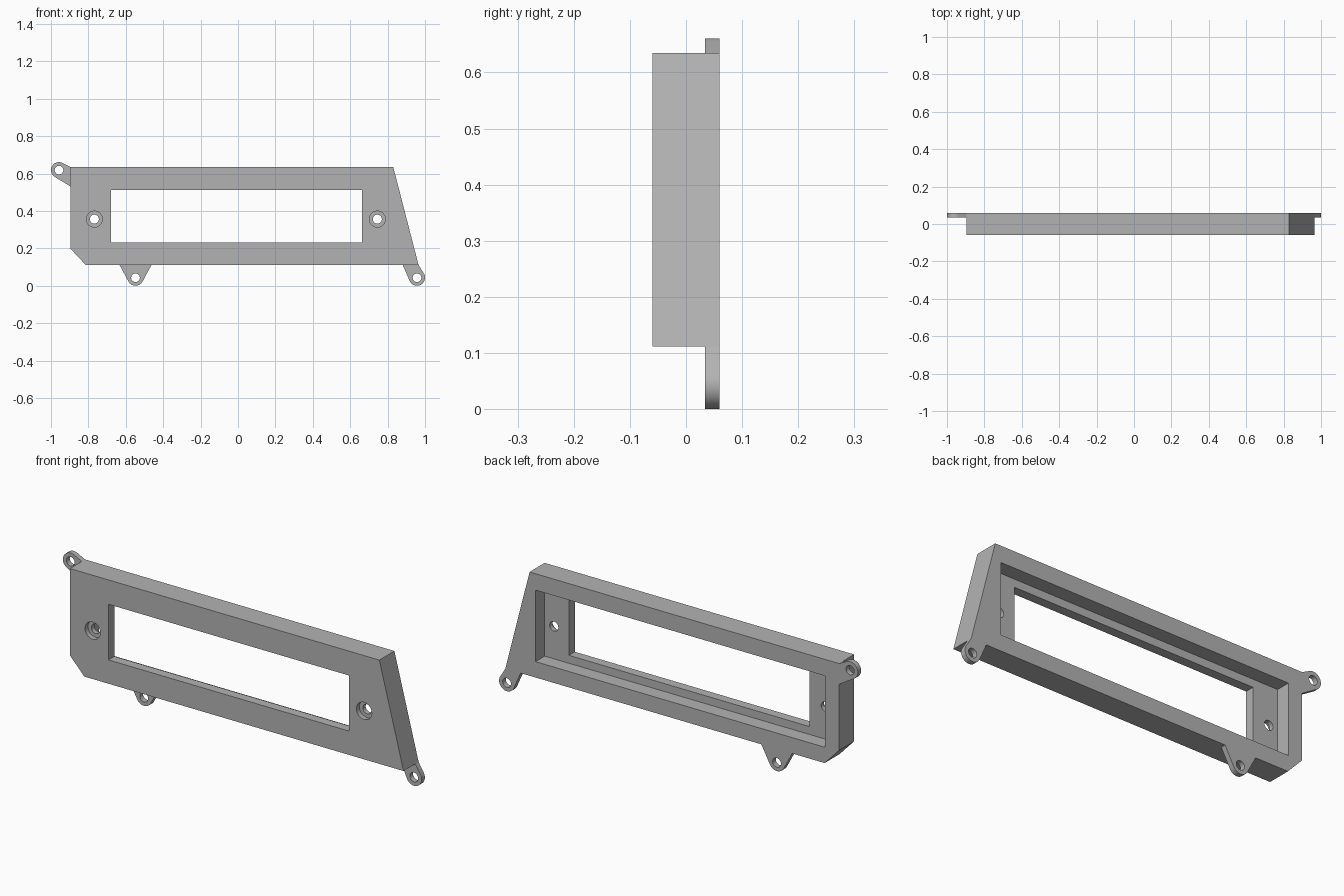
import bpy, bmesh
from math import sin, cos, tau
from mathutils import Vector
from mathutils.geometry import convex_hull_2d

default = bpy.data.objects.get("Cube")
if default:
    bpy.data.objects.remove(default, do_unlink=True)

BACK, FRONT = 0.06, -0.06
FLOOR = -0.013        # bottom of the rear recess
TAB_FRONT = 0.034     # tabs are thin and flush with the back
EAR_R, HOLE_R = 0.043, 0.023

grey = bpy.data.materials.new("plain_grey")
grey.use_nodes = True
colour = (0.45, 0.45, 0.45, 1)
grey.diffuse_color = colour
grey.node_tree.nodes["Principled BSDF"].inputs["Base Color"].default_value = colour


def circle(x, z, r, n=40):
    return [(x + r * cos(tau * i / n), z + r * sin(tau * i / n)) for i in range(n)]


def rect(x0, x1, z0, z1):
    return [(x0, z0), (x1, z0), (x1, z1), (x0, z1)]


def prism(name, outline, y0, y1):
    """Extrude an outline in the xz plane from y0 to y1."""
    bm = bmesh.new()
    face = bm.faces.new([bm.verts.new((x, y0, z)) for x, z in outline])
    out = bmesh.ops.extrude_face_region(bm, geom=[face])["geom"]
    moved = [v for v in out if isinstance(v, bmesh.types.BMVert)]
    bmesh.ops.translate(bm, verts=moved, vec=(0, y1 - y0, 0))
    bmesh.ops.recalc_face_normals(bm, faces=bm.faces)
    mesh = bpy.data.meshes.new(name)
    bm.to_mesh(mesh)
    bm.free()
    mesh.materials.append(grey)
    obj = bpy.data.objects.new(name, mesh)
    bpy.context.collection.objects.link(obj)
    return obj


def cut(obj, outline, y0, y1):
    """Subtract a prism from obj, then discard the cutter."""
    cutter = prism("cutter", outline, y0, y1)
    cutter.hide_render = True
    mod = obj.modifiers.new("cut", 'BOOLEAN')
    mod.operation, mod.solver, mod.object = 'DIFFERENCE', 'EXACT', cutter
    bpy.ops.object.select_all(action='DESELECT')
    bpy.context.view_layer.objects.active = obj
    obj.select_set(True)
    bpy.ops.object.modifier_apply(modifier=mod.name)
    bpy.data.objects.remove(cutter, do_unlink=True)


# Bezel body with a slanted right end and a clipped lower corner
bezel = prism("bezel_frame", [(-0.895, 0.635), (-0.895, 0.197), (-0.815, 0.112),
                              (0.965, 0.112), (0.83, 0.635)], FRONT, BACK)
# Rear recess and the window through it
cut(bezel, rect(-0.818, 0.797, 0.192, 0.552), FLOOR, 0.2)
cut(bezel, rect(-0.68, 0.662, 0.232, 0.512), -0.2, 0.2)
# Counterbored screw holes beside the window
for x in (-0.768, 0.745):
    cut(bezel, circle(x, 0.356, 0.043), -0.2, FRONT + 0.024)
    cut(bezel, circle(x, 0.356, 0.024), -0.2, 0.2)

# Mounting tabs: a round ear tapering out to two points on the body edge
tabs = {
    "upper_mounting_tab": ((-0.957, 0.618), [(-0.895, 0.635), (-0.895, 0.53)]),
    "lower_mounting_tab": ((-0.548, 0.043), [(-0.634, 0.112), (-0.462, 0.112)]),
    "corner_mounting_tab": ((0.957, 0.043), [(0.88, 0.112), (0.965, 0.112)]),
}
parts = [bezel]
for name, (centre, base) in tabs.items():
    points = [Vector(p) for p in circle(*centre, EAR_R) + base]
    outline = [points[i] for i in convex_hull_2d(points)]
    tab = prism(name, outline, TAB_FRONT, BACK)
    cut(tab, circle(*centre, HOLE_R), -0.2, 0.2)
    parts.append(tab)

# Smooth round walls, crisp edges
bpy.ops.object.select_all(action='DESELECT')
for obj in parts:
    obj.select_set(True)
bpy.context.view_layer.objects.active = bezel
bpy.ops.object.shade_smooth_by_angle()
